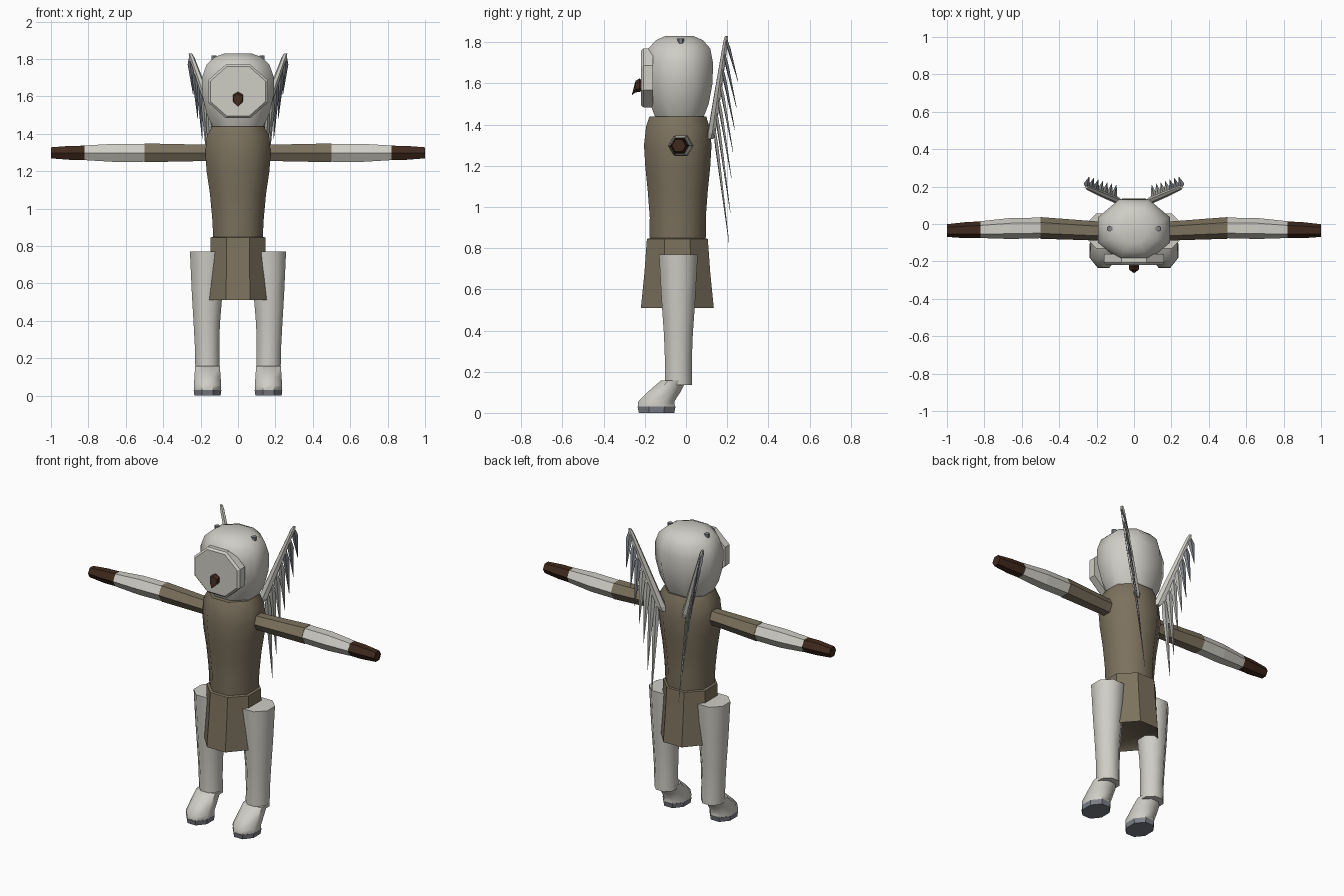
import bpy, bmesh, math
from mathutils import Vector

cube = bpy.data.objects.get("Cube")
if cube:
    bpy.data.objects.remove(cube, do_unlink=True)


def material(name, rgb):
    m = bpy.data.materials.new(name)
    m.use_nodes = True
    m.diffuse_color = (*rgb, 1)
    m.node_tree.nodes["Principled BSDF"].inputs["Base Color"].default_value = (*rgb, 1)
    return m


WHITE = material("off_white", (0.62, 0.61, 0.56))
BROWN = material("tunic_brown", (0.2, 0.165, 0.11))
DARK = material("dark_brown", (0.05, 0.022, 0.012))
SLATE = material("slate_grey", (0.2, 0.21, 0.24))
GREY = material("feather_grey", (0.42, 0.42, 0.4))

X, Y, Z = Vector((1, 0, 0)), Vector((0, 1, 0)), Vector((0, 0, 1))


def loft(name, rings, mat, sides=8, u=X, v=Y, turn=0.5, smooth=0, caps=(True, True)):
    """Skin polygon rings of (centre, half size along u, half size along v).
    With turn 0.5 the flats, not the corners, reach the half size."""
    bm = bmesh.new()
    grow = 1 / math.cos(math.pi / sides) if turn else 1
    loops = []
    for centre, a, b in rings:
        loop = []
        for i in range(sides):
            ang = (i + turn) * math.tau / sides
            loop.append(bm.verts.new(Vector(centre) + u * (a * grow * math.cos(ang))
                                     + v * (b * grow * math.sin(ang))))
        loops.append(loop)
    for low, high in zip(loops, loops[1:]):
        for i in range(sides):
            j = (i + 1) % sides
            bm.faces.new((low[i], low[j], high[j], high[i]))
    if caps[0]:
        bm.faces.new(loops[0][::-1])
    if caps[1]:
        bm.faces.new(loops[-1])
    if all(caps):
        bmesh.ops.recalc_face_normals(bm, faces=bm.faces)
    mesh = bpy.data.meshes.new(name)
    bm.to_mesh(mesh)
    bm.free()
    mesh.materials.append(mat)
    ob = bpy.data.objects.new(name, mesh)
    bpy.context.collection.objects.link(ob)
    if smooth:
        bpy.ops.object.select_all(action="DESELECT")
        ob.select_set(True)
        bpy.context.view_layer.objects.active = ob
        bpy.ops.object.shade_smooth_by_angle(angle=math.radians(smooth))
    return ob


# Head: height, half width, half depth
head = [(1.43, .13, .115), (1.5, .165, .142), (1.6, .19, .161), (1.7, .193, .163),
        (1.77, .168, .15), (1.81, .125, .115), (1.83, .07, .07)]
loft("head", [((0, -.032, z), a, b) for z, a, b in head], WHITE, smooth=50)

# Face plate with a chamfered rim, and the hooked beak
loft("face_plate", [((0, y, 1.627), .16 * s, .143 * s)
                    for y, s in [(-.16, 1), (-.207, 1), (-.219, .92)]], WHITE, v=Z)
beak = [(-.21, 1.59, .02), (-.225, 1.592, .028), (-.245, 1.585, .025), (-.262, 1.547, .002)]
loft("beak", [((0, y, z), r, r) for y, z, r in beak], DARK, sides=6, v=Z)

# Tunic: torso and flared skirt with a recessed underside
torso = [(.8, .13, .13), (.86, .133, .137), (.95, .138, .136), (1.08, .15, .146),
         (1.2, .168, .158), (1.3, .175, .164), (1.39, .166, .154), (1.44, .138, .138)]
loft("torso", [((0, -.04, z), a, b) for z, a, b in torso], BROWN, smooth=50)
skirt = [(.53, .13, .15), (.51, .155, .177), (.68, .15, .16), (.845, .146, .148),
         (.85, .13, .13)]
loft("skirt", [((0, -.042, z), a, b) for z, a, b in skirt], BROWN, smooth=40)

for side, s in (("left", 1), ("right", -1)):
    # Arms: distance out, depth centre, radius
    arms = {
        "sleeve": (BROWN, [(.12, -.037, .05), (.2, -.037, .051), (.5, -.021, .058)]),
        "forearm": (WHITE, [(.5, -.021, .055), (.66, -.024, .056), (.82, -.03, .045)]),
        "hand": (DARK, [(.82, -.03, .044), (.9, -.033, .043), (1, -.035, .034)]),
    }
    for part, (mat, rings) in arms.items():
        loft(f"{side}_{part}", [((s * x, y, 1.298), r, r) for x, y, r in rings],
             mat, sides=6, u=Y, v=Z, turn=0)

    # Legs, boots and soles
    leg = [(.135, .163, .065), (.25, .165, .065), (.38, .167, .07), (.55, .165, .082),
           (.77, .163, .094)]
    loft(f"{side}_leg", [((s * x, -.037, z), r, r) for z, x, r in leg], WHITE, smooth=50)
    boot = [(.028, -.143, .073, .09), (.055, -.145, .073, .088),
            (.1, -.108, .07, .08), (.157, -.06, .066, .062)]
    loft(f"{side}_boot", [((s * .163, y, z), a, b) for z, y, a, b in boot],
         WHITE, smooth=50)
    loft(f"{side}_sole", [((s * .163, -.143, 0), .07, .086),
                          ((s * .163, -.143, .03), .074, .092)], SLATE)

    # Small studs on the crown
    loft(f"{side}_head_stud", [((s * .128, -.025, 1.78), .014, .014),
                               ((s * .128, -.025, 1.818), .014, .014)], SLATE, sides=6)

    # Wing bone leaning up and outward
    root, tip = Vector((s * .075, .12, 1.33)), Vector((s * .255, .197, 1.83))
    out = Vector((s * .9, .43, 0))
    flat = out.cross(Z)
    bone = [(0, .015, .012), (.06, .026, .016), (.5, .02, .015), (.95, .013, .011),
            (1, .008, .007)]
    loft(f"{side}_wing_bone", [(root.lerp(tip, t), a, b) for t, a, b in bone],
         WHITE, sides=6, u=out, v=flat)

    # Feathers: longer toward the root, slender and pointed
    drops = [.2, .26, .3, .34, .4, .5, .58]
    for i, drop in enumerate(drops):
        top = root.lerp(tip, .96 - i * .135) + out * .008
        lean = Vector((-s * .015, .045 + .05 * drop, 0))
        rings = [(top, .008, .005),
                 (top + lean * .2 - Z * drop * .2, .019, .006),
                 (top + lean - Z * drop, .001, .001)]
        loft(f"{side}_feather_{i + 1}", rings, SLATE if i < 3 else GREY,
             sides=4, u=out, v=flat, turn=0)
